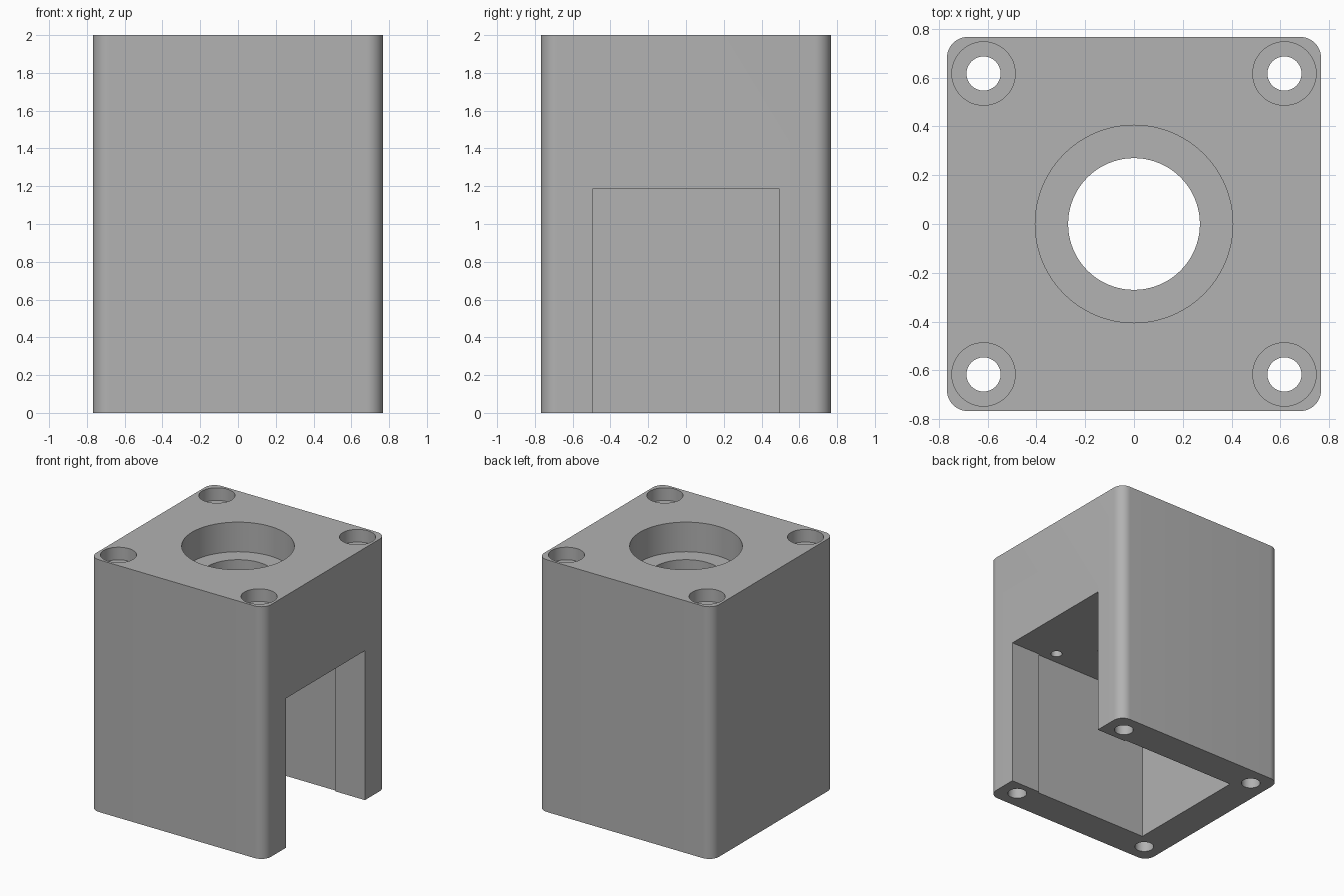
import bpy, bmesh, math

cube = bpy.data.objects.get("Cube")
if cube:
    bpy.data.objects.remove(cube, do_unlink=True)

HALF, HEIGHT, CORNER = 0.767, 2.0, 0.085   # outer block
POCKET, SLOT, CEILING = 0.507, 0.495, 1.185  # cavity and side opening
OVER = 0.1                                  # cutter overshoot

grey = bpy.data.materials.new("light grey")
grey.use_nodes = True
colour = (0.445, 0.445, 0.445, 1)
grey.diffuse_color = colour
grey.node_tree.nodes["Principled BSDF"].inputs["Base Color"].default_value = colour


def finish(bm, name):
    bmesh.ops.recalc_face_normals(bm, faces=bm.faces)
    mesh = bpy.data.meshes.new(name)
    bm.to_mesh(mesh)
    bm.free()
    mesh.materials.append(grey)
    obj = bpy.data.objects.new(name, mesh)
    bpy.context.collection.objects.link(obj)
    return obj


def prism(name, outline, z0, z1):
    bm = bmesh.new()
    face = bm.faces.new([bm.verts.new((x, y, z0)) for x, y in outline])
    top = bmesh.ops.extrude_face_region(bm, geom=[face])["geom"]
    verts = [v for v in top if isinstance(v, bmesh.types.BMVert)]
    bmesh.ops.translate(bm, verts=verts, vec=(0, 0, z1 - z0))
    return finish(bm, name)


def stepped_hole(name, x, y, profile, sides):
    """Round cutter from (radius, height) pairs, bottom to top."""
    bm = bmesh.new()
    rings = [[bm.verts.new((x + r * math.cos(math.tau * i / sides),
                            y + r * math.sin(math.tau * i / sides), z))
              for i in range(sides)] for r, z in profile]
    for low, high in zip(rings, rings[1:]):
        for i in range(sides):
            j = (i + 1) % sides
            bm.faces.new((low[i], low[j], high[j], high[i]))
    bm.faces.new(rings[0])
    bm.faces.new(rings[-1])
    return finish(bm, name)


# Block with rounded upright corners
outline = []
for q in range(4):
    cx = (HALF - CORNER) * (1 if q in (0, 3) else -1)
    cy = (HALF - CORNER) * (1 if q < 2 else -1)
    for i in range(13):
        a = math.pi / 2 * (q + i / 12)
        outline.append((cx + CORNER * math.cos(a), cy + CORNER * math.sin(a)))
housing = prism("motor_housing", outline, 0, HEIGHT)

# Square cavity with a slightly narrower opening through the +x wall
half_plan = [(-POCKET, POCKET), (POCKET, POCKET), (POCKET, SLOT), (HALF + OVER, SLOT)]
plan = half_plan + [(x, -y) for x, y in reversed(half_plan)]
cutters = [prism("cavity_cutter", plan, -OVER, CEILING)]

# Central shaft hole with its wide upper recess
cutters.append(stepped_hole("shaft_cutter", 0, 0, [
    (0.27, CEILING - OVER), (0.27, 1.765), (0.405, 1.765), (0.405, HEIGHT + OVER)], 96))

# Counterbored corner bolt holes and blind screw holes in the cavity ceiling
for sx in (-1, 1):
    for sy in (-1, 1):
        cutters.append(stepped_hole("bolt_cutter", sx * 0.617, sy * 0.617, [
            (0.07, -OVER), (0.07, 1.9), (0.13, 1.9), (0.13, HEIGHT + OVER)], 48))
        cutters.append(stepped_hole("screw_cutter", sx * 0.41, sy * 0.41, [
            (0.042, CEILING - OVER), (0.042, 1.45)], 32))

bpy.context.view_layer.objects.active = housing
for cutter in cutters:
    cutter.hide_render = True
    mod = housing.modifiers.new("cut", 'BOOLEAN')
    mod.operation = 'DIFFERENCE'
    mod.solver = 'EXACT'
    mod.object = cutter
    bpy.ops.object.modifier_apply(modifier=mod.name)
    bpy.data.objects.remove(cutter, do_unlink=True)

# Smooth round walls, crisp edges
bpy.ops.object.select_all(action='DESELECT')
housing.select_set(True)
bpy.ops.object.shade_smooth_by_angle(angle=math.radians(30))
